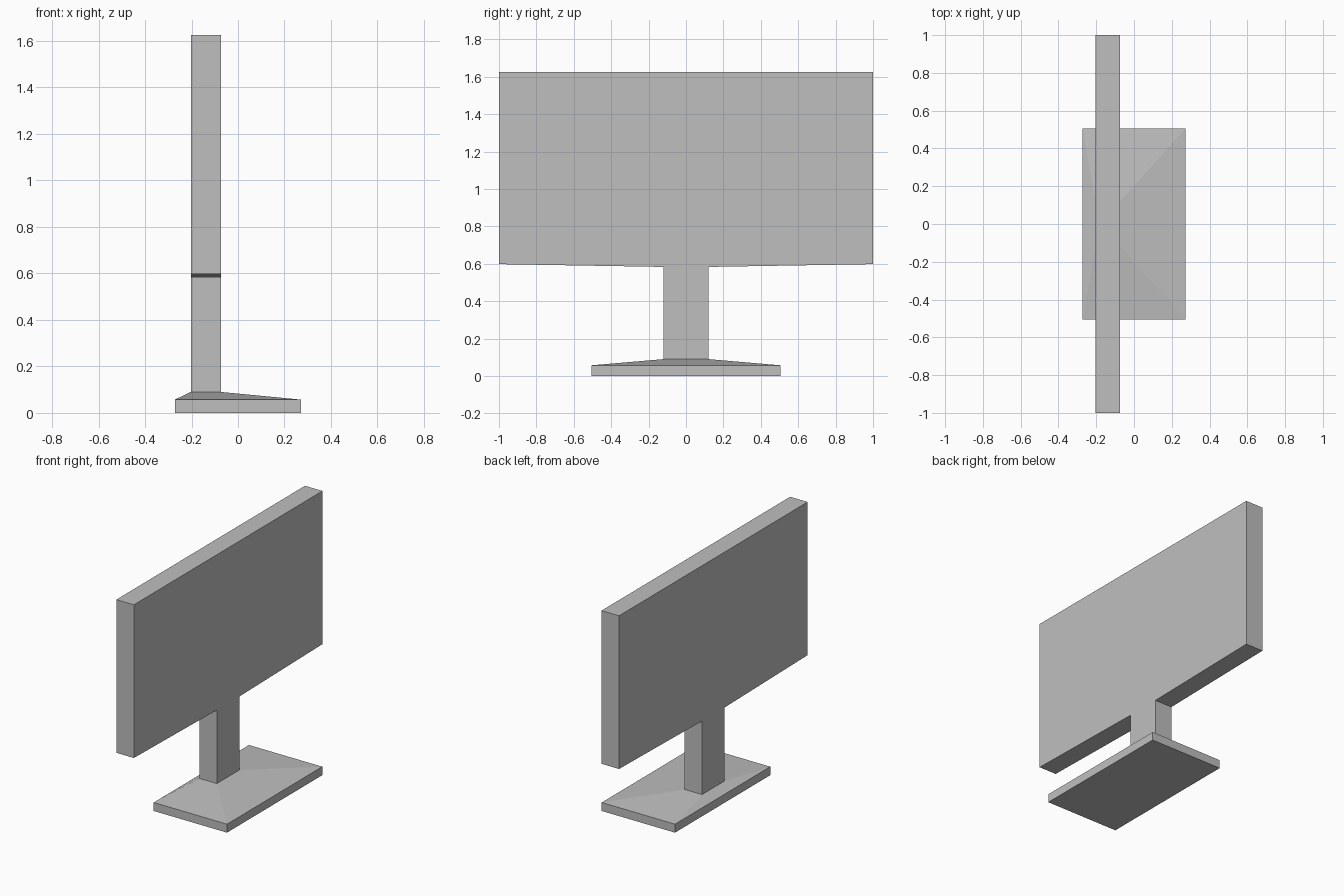
import bpy
import bmesh

cube = bpy.data.objects.get("Cube")
if cube:
    bpy.data.objects.remove(cube, do_unlink=True)

GREY = (0.52, 0.52, 0.52, 1)
grey = bpy.data.materials.new("plain grey")
grey.use_nodes = True
grey.diffuse_color = GREY
grey.node_tree.nodes["Principled BSDF"].inputs["Base Color"].default_value = GREY

# Shared sizes
BACK, FRONT = -0.203, -0.073       # panel thickness along x
NECK_HALF, NECK_FOOT = 0.12, 0.09
BASE_X, BASE_Y, BASE_RIM = 0.272, 0.505, 0.057


def add_part(name, bm):
    bmesh.ops.recalc_face_normals(bm, faces=bm.faces)
    mesh = bpy.data.meshes.new(name)
    bm.to_mesh(mesh)
    bm.free()
    mesh.materials.append(grey)
    obj = bpy.data.objects.new(name, mesh)
    bpy.context.collection.objects.link(obj)
    return obj


def rectangle(bm, x0, x1, y, z):
    corners = ((x0, -y), (x1, -y), (x1, y), (x0, y))
    return [bm.verts.new((cx, cy, z)) for cx, cy in corners]


# Screen and neck: one mirrored T outline, extruded through its thickness
half = [(NECK_HALF, NECK_FOOT), (NECK_HALF, 0.583), (1, 0.598), (1, 1.626)]
outline = half + [(-y, z) for y, z in reversed(half)]
bm = bmesh.new()
face = bm.faces.new([bm.verts.new((BACK, y, z)) for y, z in outline])
extruded = bmesh.ops.extrude_face_region(bm, geom=[face])["geom"]
moved = [v for v in extruded if isinstance(v, bmesh.types.BMVert)]
bmesh.ops.translate(bm, verts=moved, vec=(FRONT - BACK, 0, 0))
add_part("screen_and_neck", bm)

# Base: flat slab whose top slopes up to the foot of the neck
bm = bmesh.new()
rings = [
    rectangle(bm, -BASE_X, BASE_X, BASE_Y, 0),
    rectangle(bm, -BASE_X, BASE_X, BASE_Y, BASE_RIM),
    rectangle(bm, BACK, FRONT, NECK_HALF, NECK_FOOT),
]
bm.faces.new(rings[0])
bm.faces.new(rings[-1])
for low, high in zip(rings, rings[1:]):
    for i in range(4):
        j = (i + 1) % 4
        bm.faces.new((low[i], low[j], high[j], high[i]))
add_part("base", bm)
